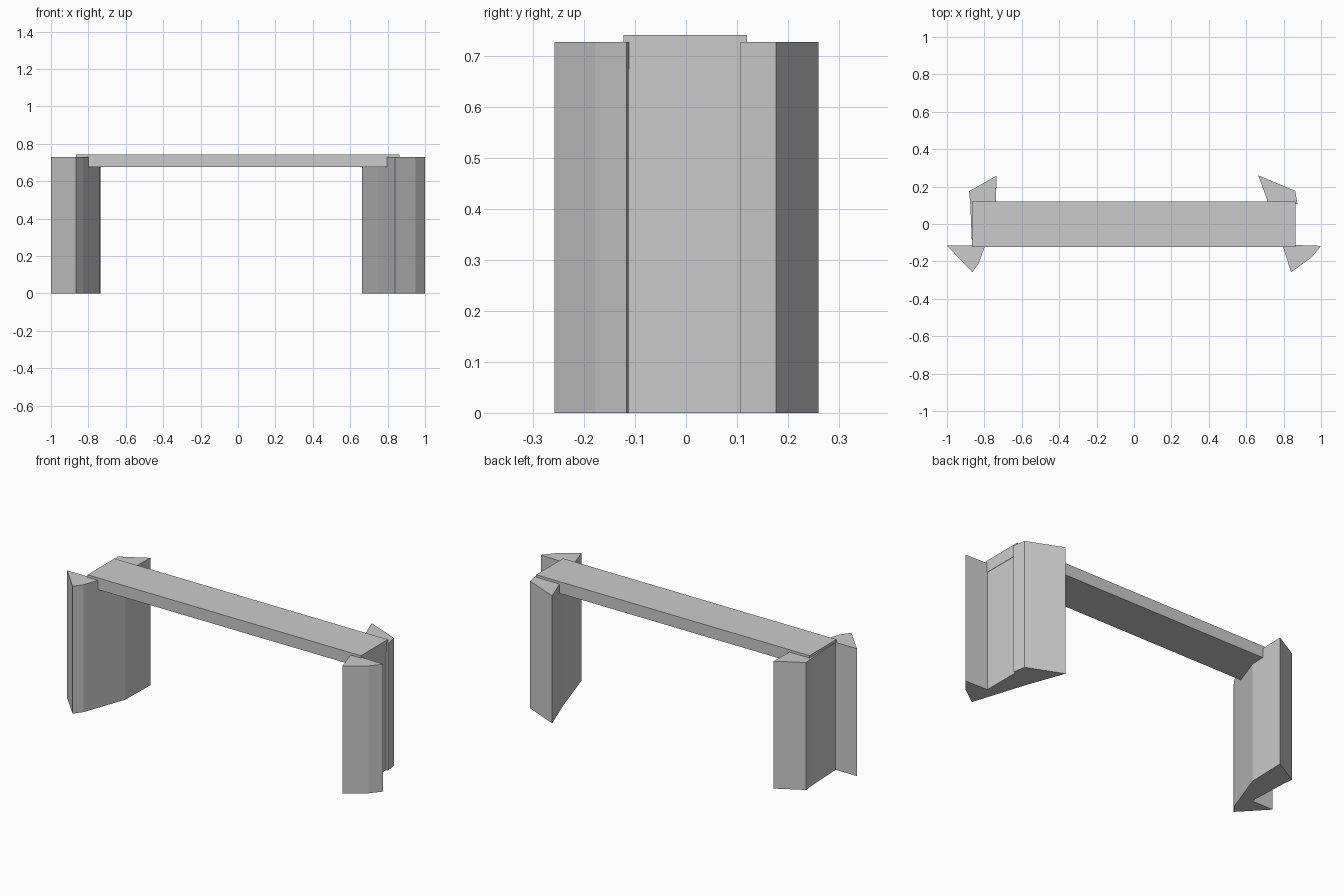
import bpy
import bmesh

cube = bpy.data.objects.get("Cube")
if cube:
    bpy.data.objects.remove(cube, do_unlink=True)

grey = bpy.data.materials.new("light grey")
grey.use_nodes = True
colour = (0.6, 0.6, 0.6, 1.0)
grey.diffuse_color = colour
grey.node_tree.nodes["Principled BSDF"].inputs["Base Color"].default_value = colour


def extrude_plan(name, plan, bottom, top):
    """Raise a plan outline into a solid with flat faces."""
    bm = bmesh.new()
    base = bm.faces.new([bm.verts.new((x, y, bottom)) for x, y in plan])
    result = bmesh.ops.extrude_face_region(bm, geom=[base], use_keep_orig=True)
    raised = [v for v in result["geom"] if isinstance(v, bmesh.types.BMVert)]
    bmesh.ops.translate(bm, verts=raised, vec=(0, 0, top - bottom))
    bmesh.ops.recalc_face_normals(bm, faces=bm.faces)
    mesh = bpy.data.meshes.new(name)
    bm.to_mesh(mesh)
    bm.free()
    mesh.materials.append(grey)
    obj = bpy.data.objects.new(name, mesh)
    bpy.context.collection.objects.link(obj)
    return obj


# Irregular upright supports, each flared at the front and back
right_plan = [(-1.0, -0.115), (-0.865, -0.258), (-0.83, -0.21), (-0.74, 0.04),
              (-0.735, 0.258), (-0.882, 0.175), (-0.876, 0.12), (-0.866, -0.115)]
left_plan = [(1.0, -0.117), (0.95, -0.178), (0.84, -0.258), (0.746, 0.036),
             (0.664, 0.26), (0.862, 0.177), (0.874, 0.107), (0.861, 0.107),
             (0.861, -0.112)]
extrude_plan("right_support", right_plan, 0.0, 0.728)
extrude_plan("left_support", left_plan, 0.0, 0.728)

# Flat slab bridging the supports
slab_plan = [(-0.865, -0.123), (0.863, -0.123), (0.863, 0.12), (-0.865, 0.12)]
extrude_plan("top_slab", slab_plan, 0.675, 0.742)
